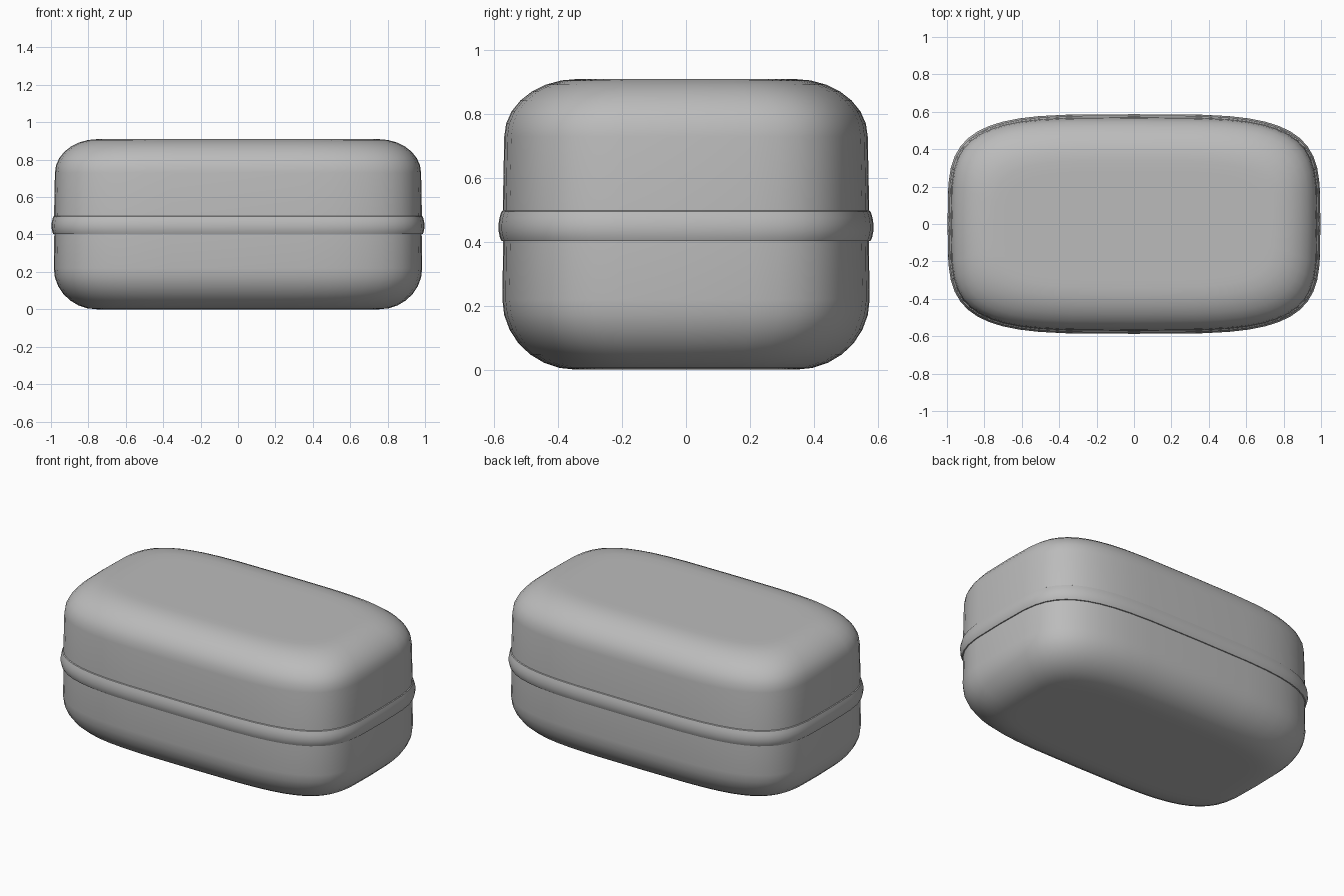
import bpy, bmesh
from math import sin, cos, pi, copysign

cube = bpy.data.objects.get("Cube")
if cube:
    bpy.data.objects.remove(cube, do_unlink=True)

HALF_X, HALF_Y = 0.985, 0.575   # plan size of the case wall
SEGMENTS = 48

grey = bpy.data.materials.new("case_grey")
grey.use_nodes = True
colour = (0.5, 0.5, 0.5, 1)
grey.diffuse_color = colour
grey.node_tree.nodes["Principled BSDF"].inputs["Base Color"].default_value = colour


def squircle(inset, z):
    """Soft rounded-rectangle outline, pulled in by inset."""
    points = []
    for i in range(SEGMENTS):
        c, s = cos(2 * pi * i / SEGMENTS), sin(2 * pi * i / SEGMENTS)
        points.append((copysign(abs(c) ** 0.5, c) * (HALF_X - inset),
                       copysign(abs(s) ** 0.5, s) * (HALF_Y - inset), z))
    return points


def loft(name, profile, cap_start=False, cap_end=False):
    """Skin outlines stacked along a profile of (inset, height)."""
    bm = bmesh.new()
    rings = [[bm.verts.new(p) for p in squircle(*step)] for step in profile]
    for low, high in zip(rings, rings[1:]):
        for i in range(SEGMENTS):
            j = (i + 1) % SEGMENTS
            bm.faces.new((low[i], low[j], high[j], high[i]))
    if cap_start:
        bm.faces.new(rings[0][::-1])
    if cap_end:
        bm.faces.new(rings[-1])
    mesh = bpy.data.meshes.new(name)
    bm.to_mesh(mesh)
    bm.free()
    mesh.materials.append(grey)
    obj = bpy.data.objects.new(name, mesh)
    bpy.context.collection.objects.link(obj)
    bpy.ops.object.select_all(action="DESELECT")
    obj.select_set(True)
    bpy.context.view_layer.objects.active = obj
    bpy.ops.object.shade_smooth_by_angle(angle=pi / 5)
    return obj


def rounding(wall, width, z, height, steps=7):
    """Quarter-round edge from the wall in to the flat face."""
    return [(wall + width * (1 - cos(pi / 2 * k / steps)),
             z + height * sin(pi / 2 * k / steps)) for k in range(steps + 1)]


# Lower tub: flat base, rounded edge, straight wall
base_edge = rounding(0, 0.23, 0.22, -0.22)[::-1]
loft("lower_tub", [(0.28, 0)] + base_edge + [(0.003, 0.42)], cap_start=True)

# Lid: slightly tapered wall, rounded edge, flat top
lid_edge = rounding(0.006, 0.23, 0.73, 0.18)
loft("lid", [(0.001, 0.48)] + lid_edge + [(0.29, 0.91)], cap_end=True)

# Raised lip where the lid meets the tub
loft("seam_lip", [(0.006, 0.402), (-0.003, 0.403), (-0.008, 0.415), (-0.012, 0.435),
                  (-0.012, 0.455), (-0.009, 0.475), (-0.003, 0.495), (0.004, 0.5)])
